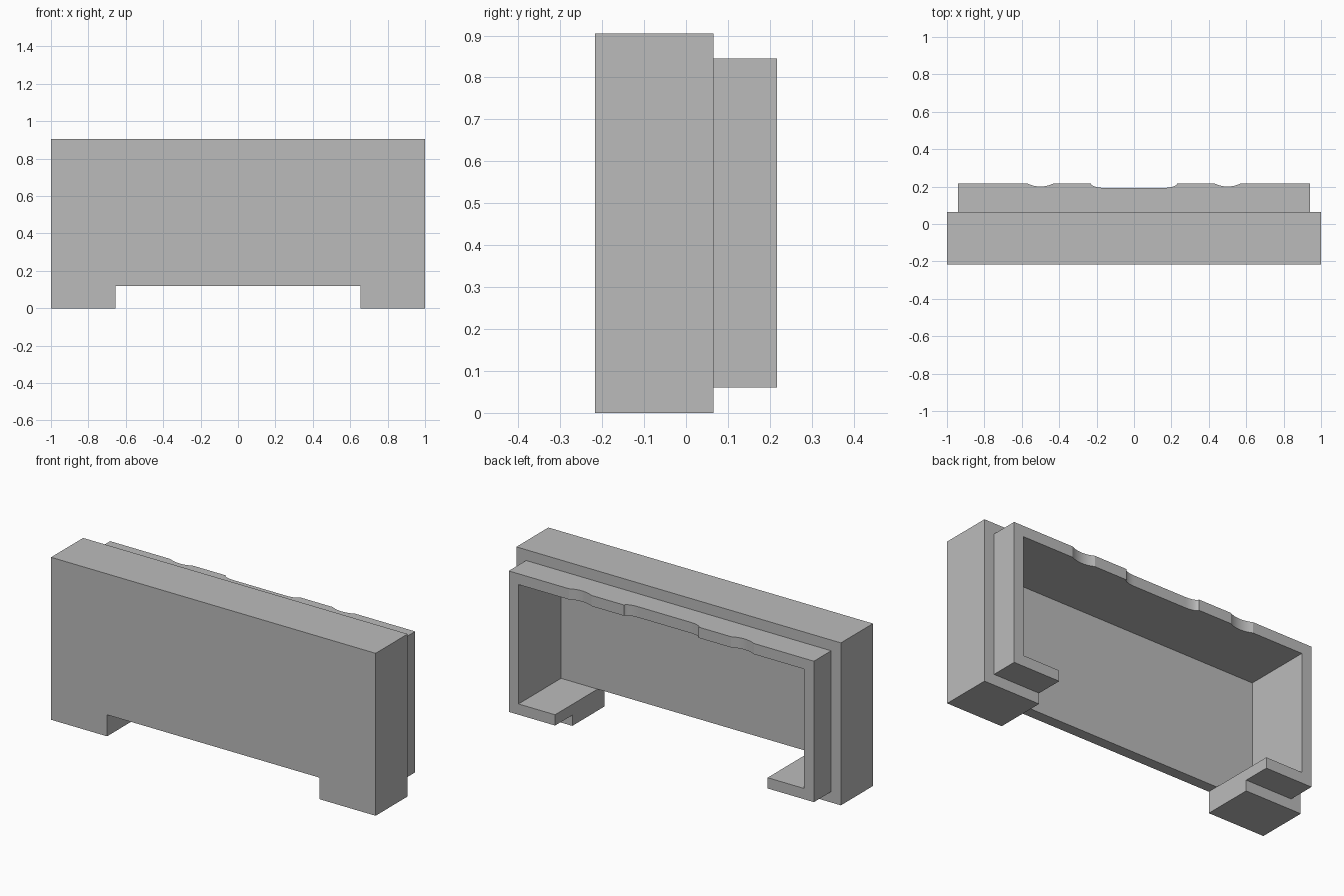
import bpy
import bmesh
import math

if "Cube" in bpy.data.objects:
    bpy.data.objects.remove(bpy.data.objects["Cube"])

grey = bpy.data.materials.new("plain_grey")
grey.use_nodes = True
colour = (0.5, 0.5, 0.5, 1)
grey.diffuse_color = colour
grey.node_tree.nodes["Principled BSDF"].inputs["Base Color"].default_value = colour

HALF, HEIGHT = 1.0, 0.905
FRONT, STEP, BACK = -0.217, 0.065, 0.217
INSET, WALL = 0.06, 0.06
FOOT_X, NOTCH_Z = 0.655, 0.12


def prism(name, outline, direction):
    """Extrude a closed outline of 3D points along a direction."""
    bm = bmesh.new()
    face = bm.faces.new([bm.verts.new(p) for p in outline])
    top = bmesh.ops.extrude_face_region(bm, geom=[face])["geom"]
    moved = [g for g in top if isinstance(g, bmesh.types.BMVert)]
    bmesh.ops.translate(bm, verts=moved, vec=direction)
    bmesh.ops.recalc_face_normals(bm, faces=bm.faces)
    mesh = bpy.data.meshes.new(name)
    bm.to_mesh(mesh)
    bm.free()
    mesh.materials.append(grey)
    obj = bpy.data.objects.new(name, mesh)
    bpy.context.collection.objects.link(obj)
    return obj


def box(name, half_x, y0, y1, z0, z1):
    outline = [(-half_x, y0, z0), (half_x, y0, z0), (half_x, y1, z0), (-half_x, y1, z0)]
    return prism(name, outline, (0, 0, z1 - z0))


def combine(target, tool, operation):
    """Apply a boolean and discard the tool object."""
    tool.hide_render = True
    mod = target.modifiers.new(operation, 'BOOLEAN')
    mod.operation = operation
    mod.solver = 'EXACT'
    mod.object = tool
    bpy.context.view_layer.objects.active = target
    bpy.ops.object.modifier_apply(modifier=mod.name)
    bpy.data.objects.remove(tool)


# Main body
housing = box("housing", HALF, FRONT, STEP, 0, HEIGHT)

# Rear rim, its back edge scalloped by two finger dips and a wide recess
rim_x = HALF - INSET
edge = [(rim_x, BACK)]
dip_x, dip_half, dip_depth, steps = 0.5, 0.07, 0.017, 10
radius = (dip_half ** 2 + dip_depth ** 2) / (2 * dip_depth)
spread = math.asin(dip_half / radius)
for i in range(steps + 1):
    a = spread * (1 - 2 * i / steps)
    edge.append((dip_x + radius * math.sin(a),
                 BACK - dip_depth + radius * (1 - math.cos(a))))
recess_x, recess_run, recess_depth = 0.23, 0.07, 0.024
for i in range(steps + 1):
    a = math.pi / 2 * i / steps
    edge.append((recess_x - recess_run * (1 - math.cos(a)),
                 BACK - recess_depth * math.sin(a)))
edge += [(-x, y) for x, y in reversed(edge)]
plan = [(-rim_x, 0), (rim_x, 0)] + edge
rim = prism("rear_rim", [(x, y, INSET) for x, y in plan],
            (0, 0, HEIGHT - 2 * INSET))
combine(housing, rim, 'UNION')

# Cavity open at the back and, between the feet, at the bottom
inner_x = rim_x - WALL
right = [(FOOT_X, -0.1), (FOOT_X, NOTCH_Z), (inner_x, NOTCH_Z),
         (inner_x, HEIGHT - INSET - WALL)]
section = right + [(-x, z) for x, z in reversed(right)]
cavity_front = FRONT + WALL
cavity = prism("cavity_cutter", [(x, cavity_front, z) for x, z in section], (0, 1, 0))
combine(housing, cavity, 'DIFFERENCE')

# Notch through the front wall, leaving two feet
notch = box("notch_cutter", FOOT_X, -0.5, 0, -0.2, NOTCH_Z)
combine(housing, notch, 'DIFFERENCE')

# Smooth scallops, crisp corners
bpy.ops.object.select_all(action='DESELECT')
housing.select_set(True)
bpy.context.view_layer.objects.active = housing
bpy.ops.object.shade_smooth_by_angle(angle=math.radians(24))
